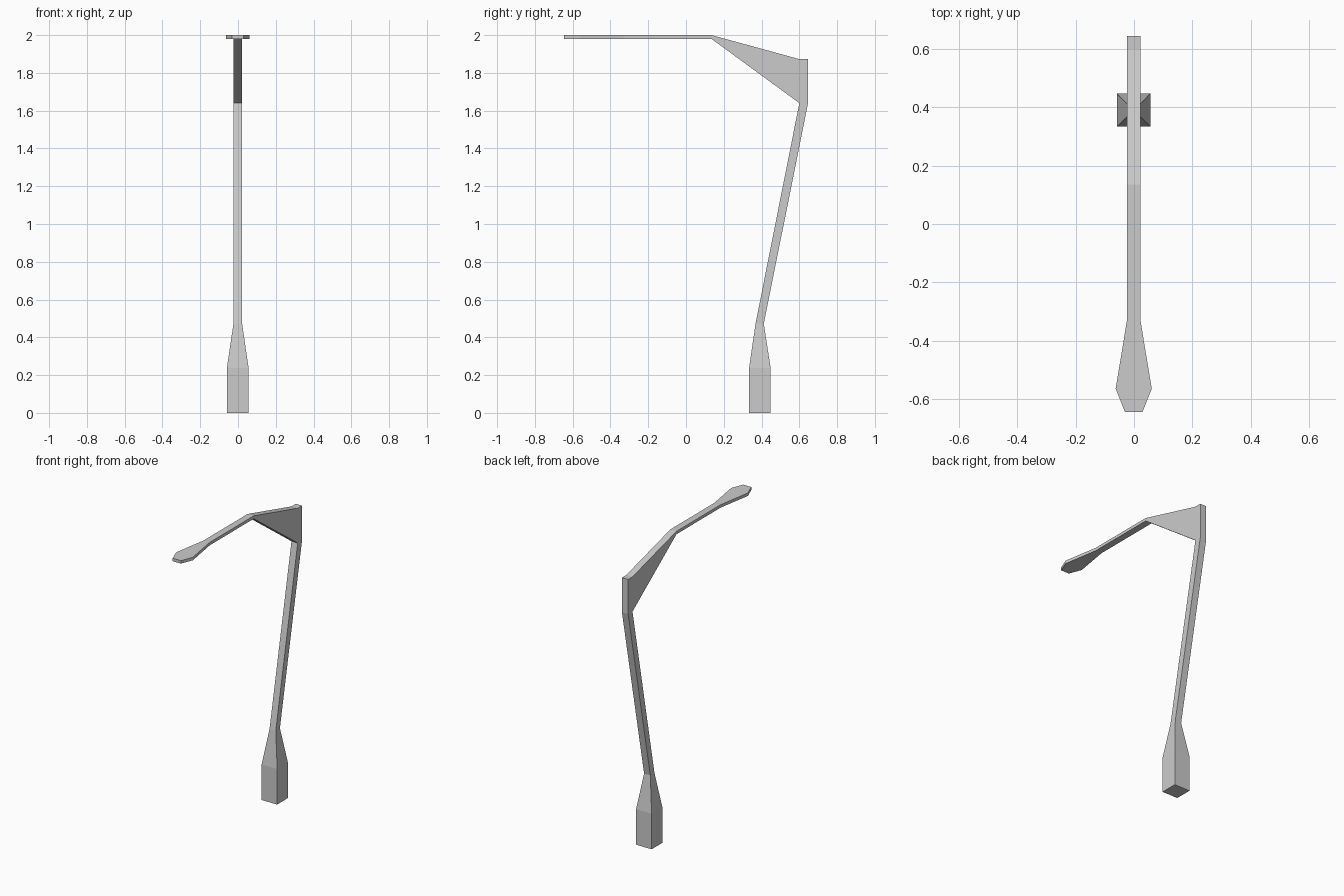
import bpy
import bmesh

if "Cube" in bpy.data.objects:
    bpy.data.objects.remove(bpy.data.objects["Cube"])


def loft(name, rings, cap_start=False, cap_end=False, open_side=None):
    """Skin four-cornered rings; open_side = (segment, side) left out at a joint."""
    bm = bmesh.new()
    loops = [[bm.verts.new(p) for p in ring] for ring in rings]
    for s, (a, b) in enumerate(zip(loops, loops[1:])):
        for i in range(4):
            if (s, i) != open_side:
                j = (i + 1) % 4
                bm.faces.new((a[i], a[j], b[j], b[i]))
    if cap_start:
        bm.faces.new(loops[0][::-1])
    if cap_end:
        bm.faces.new(loops[-1])
    bmesh.ops.recalc_face_normals(bm, faces=bm.faces)
    mesh = bpy.data.meshes.new(name)
    bm.to_mesh(mesh)
    bm.free()
    obj = bpy.data.objects.new(name, mesh)
    bpy.context.collection.objects.link(obj)
    return obj


def level(x0, x1, y0, y1, z):
    return [(x0, y0, z), (x1, y0, z), (x1, y1, z), (x0, y1, z)]


def upright(x0, x1, y, z0, z1):
    return [(x0, y, z0), (x1, y, z0), (x1, y, z1), (x0, y, z1)]


L, R = -0.024, 0.022  # shaft sides

# Square base, tapered collar, leaning shaft and vertical top
loft("post", [
    level(-0.059, 0.056, 0.334, 0.448, 0.0),
    level(-0.059, 0.056, 0.334, 0.448, 0.238),
    level(L, R, 0.368, 0.412, 0.472),
    level(L, R, 0.60, 0.646, 1.64),
    level(L, R, 0.60, 0.646, 1.873),
], cap_start=True, cap_end=True, open_side=(3, 0))

# Wedge bracket narrowing into the thin arm
loft("bracket_arm", [
    upright(L, R, 0.60, 1.64, 1.873),
    upright(L, R, 0.135, 1.98, 2.0),
    upright(L, R, -0.33, 1.98, 2.0),
])

# Flat flared lamp head
loft("lamp_head", [
    upright(L, R, -0.33, 1.98, 2.0),
    upright(-0.063, 0.061, -0.565, 1.98, 2.0),
    upright(-0.031, 0.029, -0.646, 1.98, 2.0),
], cap_end=True)

# Joined open shells: make each face outward from its own axis
for name in ("bracket_arm", "lamp_head"):
    mesh = bpy.data.objects[name].data
    top = max(mesh.polygons, key=lambda p: p.center.z)
    if top.normal.z < 0:
        mesh.flip_normals()
